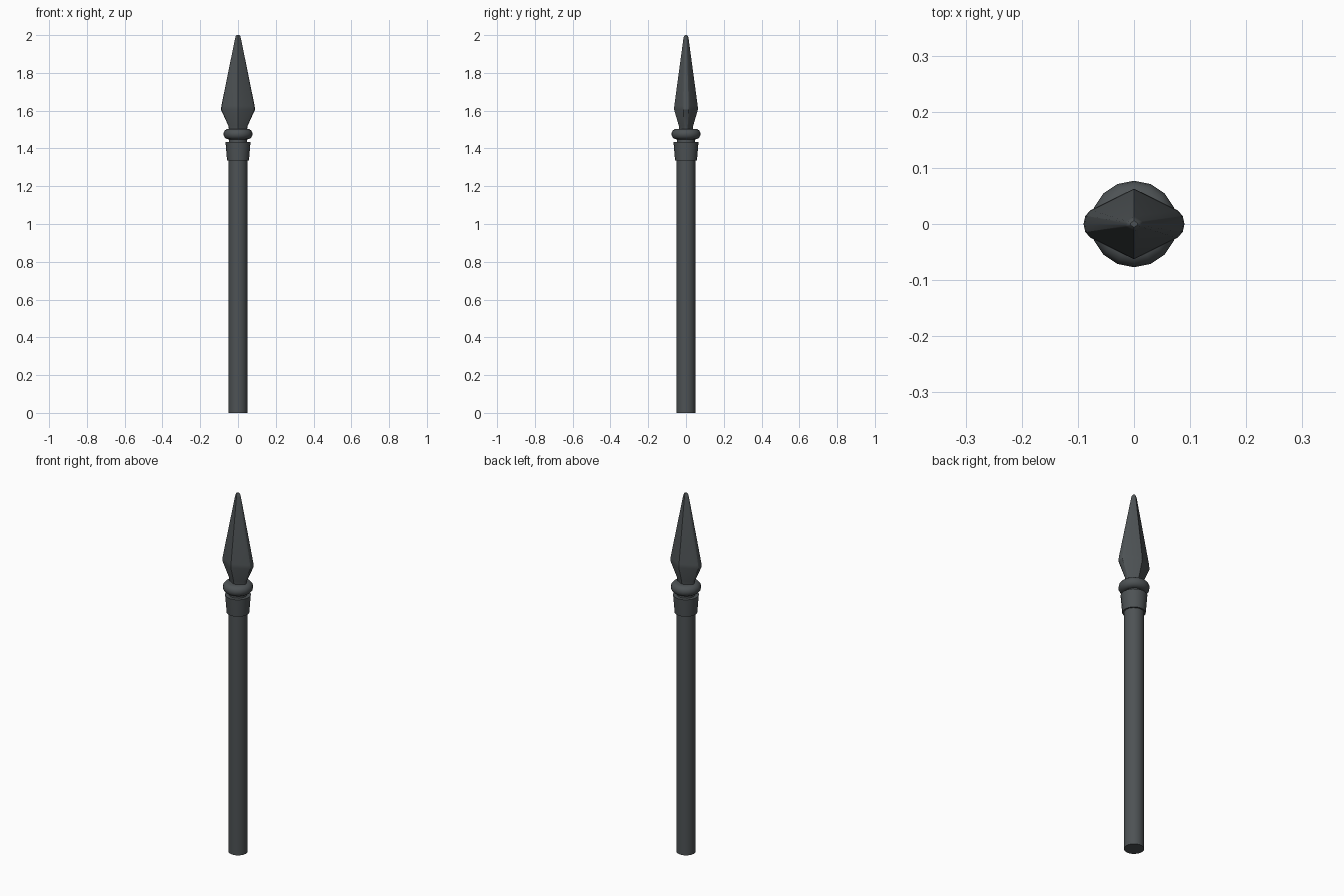
import bpy, bmesh, math

if "Cube" in bpy.data.objects:
    bpy.data.objects.remove(bpy.data.objects["Cube"])

iron = bpy.data.materials.new("dark_iron")
iron.diffuse_color = (0.075, 0.085, 0.09, 1)
iron.use_nodes = True
iron.node_tree.nodes["Principled BSDF"].inputs["Base Color"].default_value = iron.diffuse_color


def build(name, rings, angle=30):
    """Skin a stack of equal-length point loops and cap both ends."""
    bm = bmesh.new()
    loops = [[bm.verts.new(p) for p in ring] for ring in rings]
    n = len(loops[0])
    for a, b in zip(loops, loops[1:]):
        for i in range(n):
            j = (i + 1) % n
            bm.faces.new((a[i], a[j], b[j], b[i]))
    bm.faces.new(loops[0][::-1])
    bm.faces.new(loops[-1])
    bmesh.ops.recalc_face_normals(bm, faces=bm.faces)
    mesh = bpy.data.meshes.new(name)
    bm.to_mesh(mesh)
    bm.free()
    obj = bpy.data.objects.new(name, mesh)
    bpy.context.collection.objects.link(obj)
    mesh.materials.append(iron)
    bpy.ops.object.select_all(action='DESELECT')
    obj.select_set(True)
    bpy.context.view_layer.objects.active = obj
    bpy.ops.object.shade_smooth_by_angle(angle=math.radians(angle))
    return obj


def lathe(name, profile, sides=16):
    """Revolve (radius, z) points around the z axis."""
    return build(name, [[(r * math.cos(2 * math.pi * i / sides),
                          r * math.sin(2 * math.pi * i / sides), z)
                         for i in range(sides)] for r, z in profile])


# Round shaft, running up through the collar into the neck
lathe("shaft", [(0.05, 0), (0.05, 1.40)])
lathe("neck", [(0.047, 1.38), (0.047, 1.49)])

# Flared collar
lathe("collar", [(0.058, 1.335), (0.066, 1.433)])

# Rounded ring below the blade
ring = []
for k in range(9):
    t = -math.pi / 2 + math.pi * k / 8
    ring.append((0.05 + 0.027 * math.cos(t), 1.476 + 0.028 * math.sin(t)))
lathe("ring", ring)

# Blade: ridged front and back, rounded side edges
quarter = [(1, 0), (0.965, 0.23), (0.86, 0.39), (0, 1)]
section = (quarter
           + [(-x, y) for x, y in quarter[-2::-1]]
           + [(-x, -y) for x, y in quarter[1:]]
           + [(x, -y) for x, y in quarter[-2:0:-1]])
stations = [(0.047, 0.036, 1.49), (0.051, 0.038, 1.52), (0.09, 0.063, 1.605),
            (0.088, 0.062, 1.625), (0.016, 0.014, 1.98),
            (0.012, 0.011, 1.994), (0.006, 0.006, 2.0)]
build("blade", [[(x * hx, y * hy, z) for x, y in section]
                for hx, hy, z in stations], angle=28)
